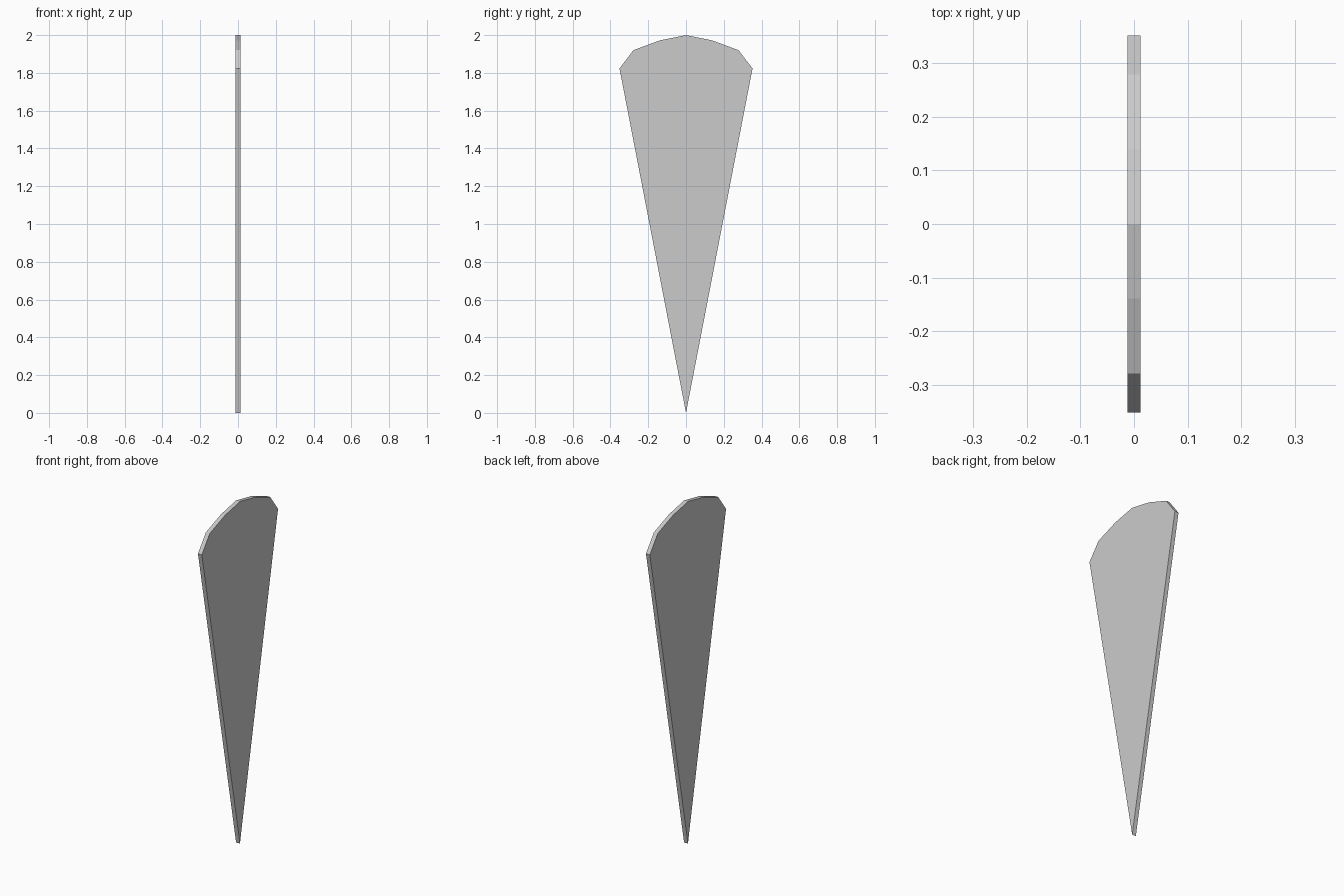
import bpy, bmesh

if "Cube" in bpy.data.objects:
    bpy.data.objects.remove(bpy.data.objects["Cube"])

THICKNESS = 0.025

# Half outline of the blade (y, z), from the bottom tip to the crown
half = [(0.0, 0.0), (0.352, 1.823), (0.279, 1.92), (0.139, 1.972), (0.0, 2.0)]
outline = half + [(-y, z) for y, z in reversed(half[1:-1])]

# Flat wedge-shaped blade: one profile face extruded along x
bm = bmesh.new()
face = bm.faces.new([bm.verts.new((-THICKNESS / 2, y, z)) for y, z in outline])
ext = bmesh.ops.extrude_face_region(bm, geom=[face], use_keep_orig=True)
verts = [v for v in ext["geom"] if isinstance(v, bmesh.types.BMVert)]
bmesh.ops.translate(bm, vec=(THICKNESS, 0, 0), verts=verts)
bmesh.ops.recalc_face_normals(bm, faces=bm.faces)

mesh = bpy.data.meshes.new("blade")
bm.to_mesh(mesh)
bm.free()
bpy.context.collection.objects.link(bpy.data.objects.new("blade", mesh))
